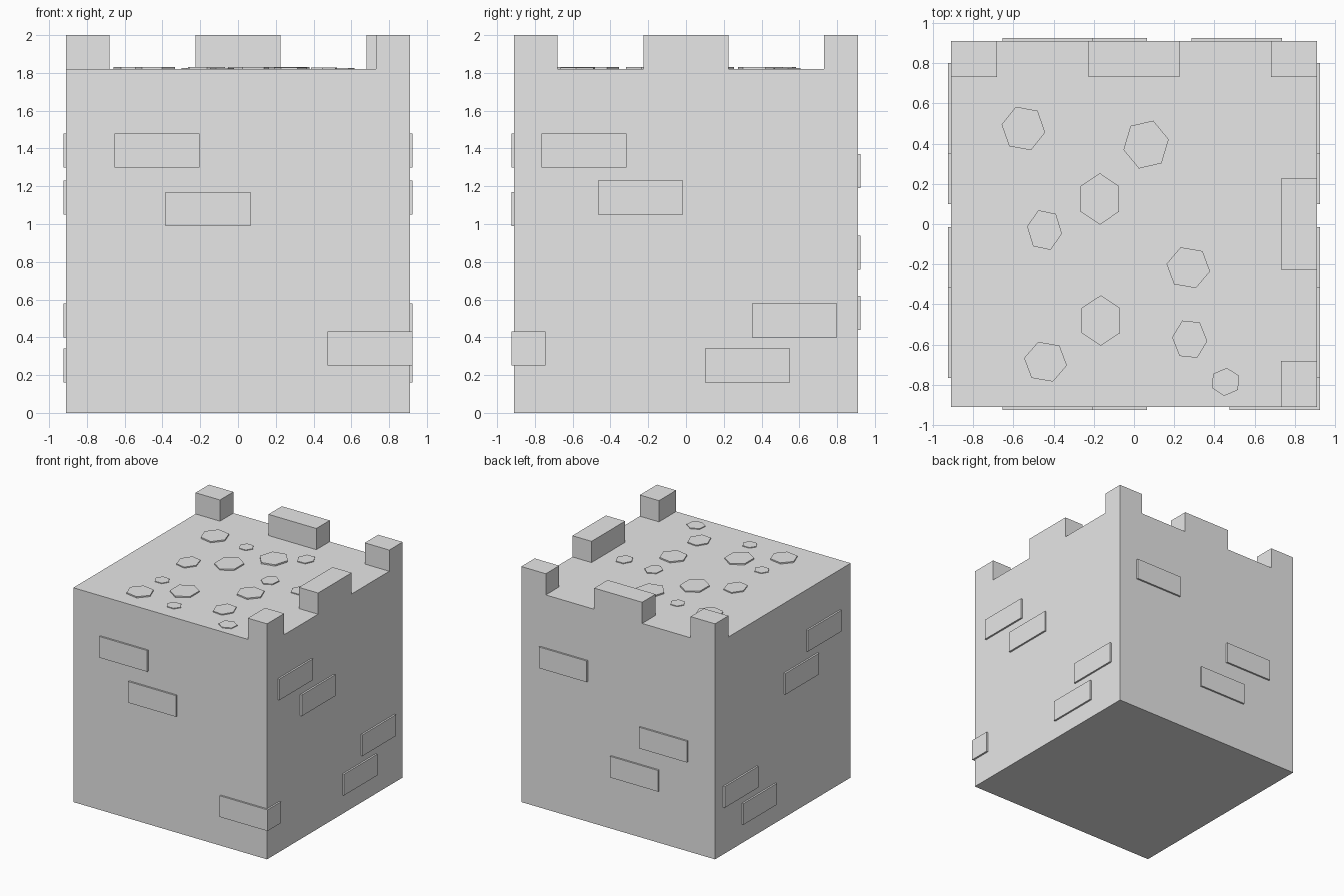
import bpy
import math
from mathutils import Matrix, Vector

default_cube = bpy.data.objects.get("Cube")
if default_cube:
    bpy.data.objects.remove(default_cube, do_unlink=True)

# Single stone colour
stone_grey = bpy.data.materials.new("stone_grey")
stone_grey.use_nodes = True
colour = (0.8, 0.8, 0.8, 1)
stone_grey.diffuse_color = colour
stone_grey.node_tree.nodes["Principled BSDF"].inputs["Base Color"].default_value = colour

HALF = 0.91          # half width of the block
ROOF = 1.82          # height of the flat top
TOP = 2.0            # height of the battlements
BRICK = Vector((0.45, 0.18, 0.18))
PROUD = 0.925        # how far the bricks reach out


def finish(name):
    part = bpy.context.object
    part.name = part.data.name = name
    part.data.materials.append(stone_grey)
    return part


def box(name, low, high):
    low, high = Vector(low), Vector(high)
    bpy.ops.mesh.primitive_cube_add(size=1)
    part = finish(name)
    size = Matrix.Diagonal((high - low).to_4d())
    part.data.transform(Matrix.Translation((low + high) / 2) @ size)
    return part


def brick(name, wall, along, bottom):
    """Place a brick on a wall; along is where its low end starts."""
    axis, side = wall
    length, depth, height = BRICK
    outer, inner = side * PROUD, side * (PROUD - depth)
    near, far = min(outer, inner), max(outer, inner)
    if axis == "y":
        box(name, (along, near, bottom), (along + length, far, bottom + height))
    else:
        box(name, (near, along, bottom), (far, along + length, bottom + height))


# Main block
box("tower_block", (-HALF, -HALF, 0), (HALF, HALF, ROOF))

# Battlements along the back and one side
INNER = HALF - 0.18
CORNER = HALF - 0.23
MIDDLE = 0.225
box("battlement_back_right", (-HALF, INNER, ROOF), (-CORNER, HALF, TOP))
box("battlement_back_middle", (-MIDDLE, INNER, ROOF), (MIDDLE, HALF, TOP))
box("battlement_back_left", (CORNER, INNER, ROOF), (HALF, HALF, TOP))
box("battlement_left_middle", (INNER, -MIDDLE, ROOF), (HALF, MIDDLE, TOP))
box("battlement_front_left", (INNER, -HALF, ROOF), (HALF, -CORNER, TOP))

# Raised bricks: start along the wall, bottom height
front_bricks = [(-0.655, 1.3), (-0.385, 0.99), (0.475, 0.25)]
back_bricks = [(0.285, 1.19), (-0.655, 0.76), (-0.385, 0.44)]
side_bricks = [(-0.765, 1.3), (-0.465, 1.05), (0.35, 0.4), (0.1, 0.16)]
walls = {
    "front": (("y", -1), front_bricks),
    "back": (("y", 1), back_bricks),
    "left": (("x", 1), side_bricks),
    "right": (("x", -1), side_bricks),
}
for wall_name, (wall, bricks) in walls.items():
    for along, bottom in bricks:
        brick(wall_name + "_brick", wall, along, bottom)

# Six-sided paving stones: centre x, y, radius x, y, turn in degrees
paving = [
    (-.55, .475, .11, .115, 50), (-.24, .455, .06, .06, 0),
    (.06, .395, .115, .125, 12), (.265, .535, .07, .08, 3),
    (-.17, .125, .11, .128, 30), (.26, .06, .07, .08, 23),
    (.55, .04, .068, .075, 0), (-.445, -.03, .088, .105, 50),
    (.27, -.217, .11, .108, 50), (-.425, -.41, .062, .06, 0),
    (-.165, -.48, .11, .125, 30), (.277, -.573, .088, .102, 55),
    (-.44, -.685, .108, .105, 50), (-.085, -.735, .063, .058, 0),
    (.455, -.785, .075, .07, 25),
]
for x, y, radius_x, radius_y, turn in paving:
    thickness = 0.1 * radius_x       # larger stones stand prouder
    bpy.ops.mesh.primitive_cylinder_add(vertices=6, radius=1, depth=1)
    stone = finish("paving_stone")
    # The primitive starts with a corner on the y axis
    spin = Matrix.Rotation(math.radians(turn - 30), 4, "Z")
    scale = Matrix.Diagonal((radius_x, radius_y, 2 * thickness, 1))
    stone.data.transform(Matrix.Translation((x, y, ROOF)) @ scale @ spin)
